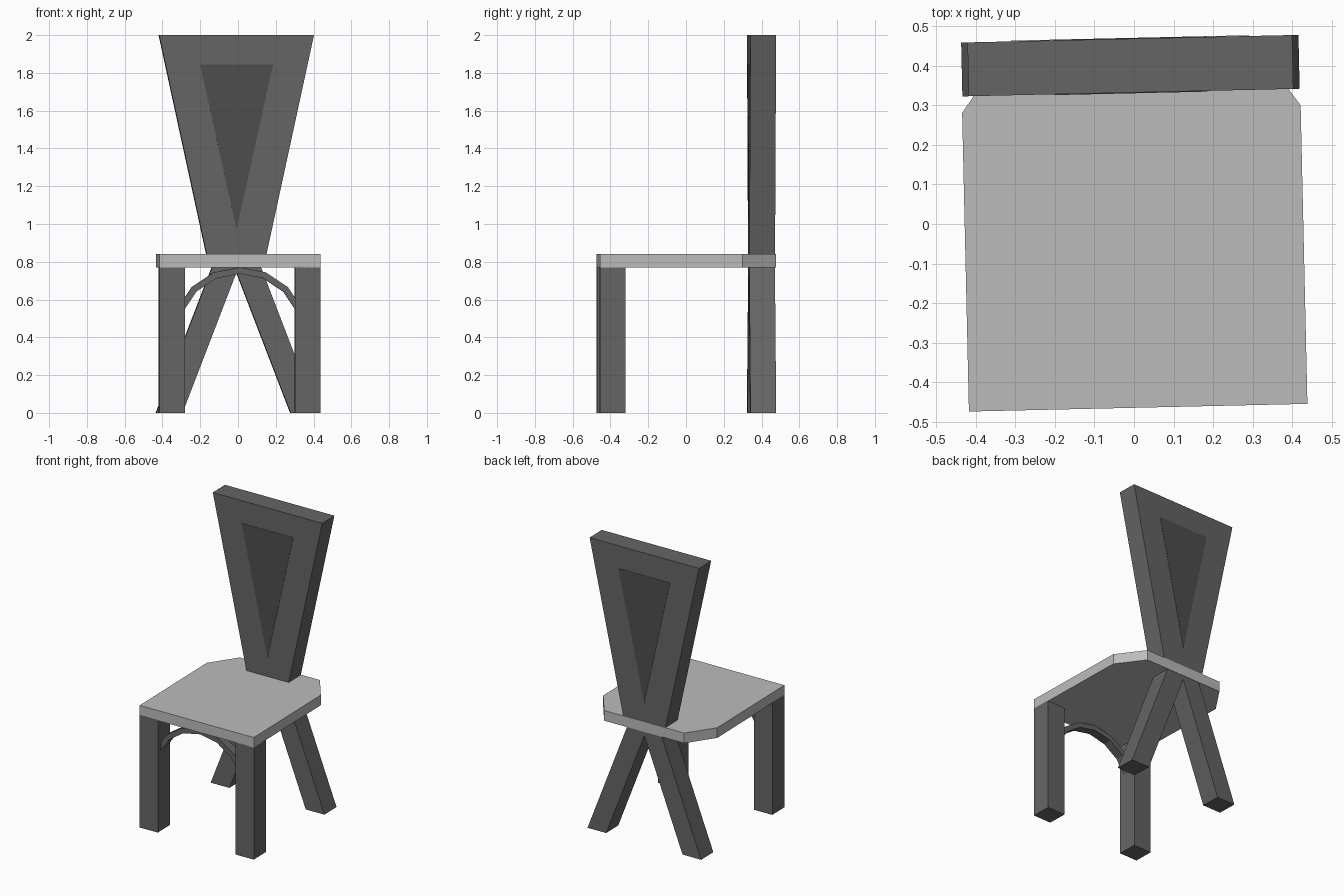
import bpy, bmesh, math
from mathutils import Matrix, Vector

if "Cube" in bpy.data.objects:
    bpy.data.objects.remove(bpy.data.objects["Cube"])

TURN = Matrix.Rotation(math.radians(1.3), 4, 'Z')  # whole chair is slightly turned


def material(name, v):
    m = bpy.data.materials.new(name)
    m.diffuse_color = (v, v, v, 1)
    m.use_nodes = True
    m.node_tree.nodes["Principled BSDF"].inputs["Base Color"].default_value = m.diffuse_color
    return m


DARK = material("dark_grey", 0.13)
LIGHT = material("light_grey", 0.5)
PANEL = material("panel_grey", 0.075)


def prism(name, profile, lo, hi, axis, mat):
    """Extrude a closed 2D profile between lo and hi along 'Y' or 'Z'."""
    bm = bmesh.new()
    to3d = (lambda a, b: (a, lo, b)) if axis == 'Y' else (lambda a, b: (a, b, lo))
    face = bm.faces.new([bm.verts.new(to3d(a, b)) for a, b in profile])
    ext = bmesh.ops.extrude_face_region(bm, geom=[face], use_keep_orig=True)
    step = Vector((0, hi - lo, 0)) if axis == 'Y' else Vector((0, 0, hi - lo))
    bmesh.ops.translate(bm, vec=step,
                        verts=[g for g in ext['geom'] if isinstance(g, bmesh.types.BMVert)])
    bmesh.ops.recalc_face_normals(bm, faces=bm.faces)
    bm.transform(TURN)
    mesh = bpy.data.meshes.new(name)
    bm.to_mesh(mesh)
    bm.free()
    mesh.materials.append(mat)
    obj = bpy.data.objects.new(name, mesh)
    bpy.context.collection.objects.link(obj)
    return obj


def mirrored(half):
    return half + [(-a, b) for a, b in reversed(half)]


# seat slab with clipped rear corners
prism("seat", mirrored([(0.4275, -0.464), (0.4275, 0.29), (0.30, 0.47)]),
      0.77, 0.84, 'Z', LIGHT)

# tapered backrest and its inlaid triangular panel
BACK = (0.332, 0.468)
prism("backrest", mirrored([(0.15, 0.80), (0.41, 2.0)]), *BACK, 'Y', DARK)
prism("back_panel", [(-0.193, 1.845), (0.193, 1.845), (0, 0.97)],
      BACK[0] - 0.002, BACK[1] + 0.002, 'Y', PANEL)

# square front legs and splayed rear legs
for side, s in (("left", -1), ("right", 1)):
    prism("front_leg_" + side,
          [(s * 0.4275, -0.464), (s * 0.2915, -0.464), (s * 0.2915, -0.329), (s * 0.4275, -0.329)],
          0, 0.775, 'Z', DARK)
    prism("rear_leg_" + side,
          [(s * 0.426, 0), (s * 0.286, 0), (s * -0.01, 0.77), (s * 0.13, 0.77)],
          *BACK, 'Y', DARK)


# faceted arch between the front legs
def arc(radius):
    angles = [math.radians(22.5 * i) for i in range(-3, 4)]
    return [(radius * math.sin(a), 0.411 + radius * math.cos(a)) for a in angles]


prism("front_arch", arc(0.326) + arc(0.36)[::-1], -0.427, -0.367, 'Y', DARK)
